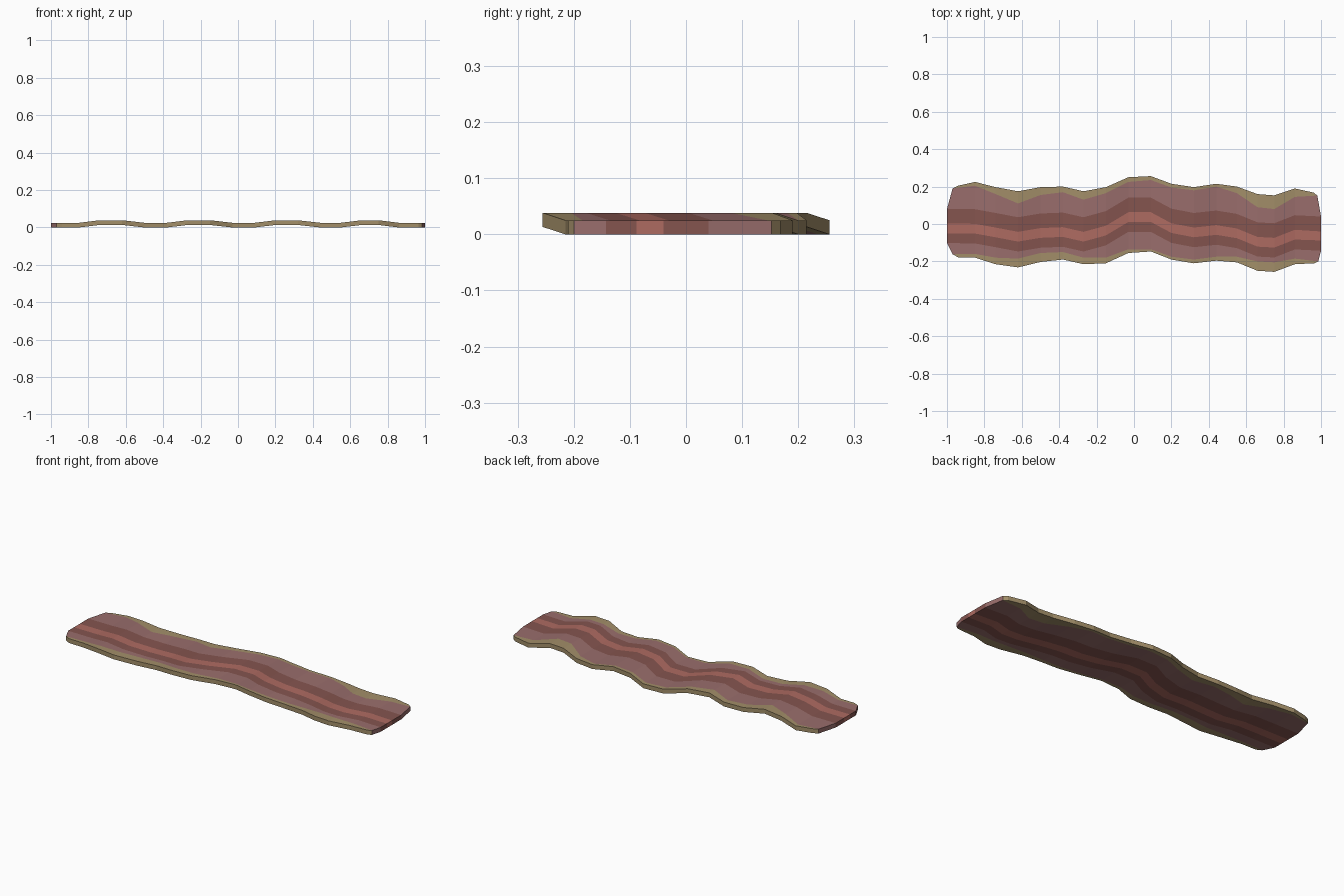
import bpy

# Stations along the strip: x, upper edge, upper fat line, streak centre, lower fat line, lower edge
STATIONS = [
    (-0.85, 0.225, 0.205, -0.025, -0.16, -0.18),
    (-0.74, 0.197, 0.16, -0.045, -0.18, -0.215),
    (-0.62, 0.175, 0.11, -0.068, -0.185, -0.232),
    (-0.50, 0.197, 0.155, -0.048, -0.155, -0.203),
    (-0.38, 0.200, 0.17, -0.043, -0.15, -0.19),
    (-0.27, 0.175, 0.13, -0.068, -0.18, -0.215),
    (-0.15, 0.197, 0.165, -0.035, -0.18, -0.21),
    (-0.03, 0.250, 0.225, 0.037, -0.135, -0.155),
    (0.09, 0.256, 0.235, 0.037, -0.135, -0.147),
    (0.20, 0.215, 0.195, -0.022, -0.175, -0.19),
    (0.32, 0.197, 0.18, -0.045, -0.19, -0.21),
    (0.44, 0.215, 0.20, -0.032, -0.175, -0.196),
    (0.55, 0.200, 0.165, -0.05, -0.175, -0.205),
    (0.66, 0.160, 0.09, -0.095, -0.2, -0.25),
    (0.75, 0.153, 0.08, -0.1, -0.205, -0.256),
    (0.86, 0.190, 0.145, -0.057, -0.185, -0.215),
]
THICK, WAVE = 0.025, 0.0135


def streaks(c):
    return [c + 0.104, c + 0.026, c - 0.026, c - 0.079]


# Rows of (x, y, z) across the strip, with rounded-off ends
def end_row(xs, ys):
    return [(x, y, 0) for x, y in zip(xs, ys)]


rows = [end_row([-0.94, -0.97, -1, -1, -1, -1, -0.97, -0.94],
                [0.205, 0.19, 0.08, 0.003, -0.05, -0.102, -0.162, -0.178])]
for i, (x, up, fat_up, c, fat_low, low) in enumerate(STATIONS):
    z = WAVE * (((i + 1) // 2) % 2)
    rows.append([(x, y, z) for y in [up, fat_up] + streaks(c) + [fat_low, low]])
rows.append(end_row([0.96, 0.98, 1, 1, 1, 1, 0.985, 0.965],
                    [0.168, 0.152, 0.04, -0.04, -0.088, -0.143, -0.2, -0.21]))

# Solid slab: top and bottom sheets joined by a rim
n_rows, n_cols = len(rows), 8
half = n_rows * n_cols
verts = [p for r in rows for p in r]
verts += [(x, y, z + THICK) for x, y, z in verts]
BANDS = [0, 1, 2, 3, 2, 1, 0]
faces, mats = [], []


def vid(r, c):
    return r * n_cols + c


def rim(a, b, m):
    faces.append((a, b, b + half, a + half))
    mats.append(m)


for r in range(n_rows - 1):
    for c in range(n_cols - 1):
        q = (vid(r, c), vid(r, c + 1), vid(r + 1, c + 1), vid(r + 1, c))
        faces += [tuple(v + half for v in q), q[::-1]]
        mats += [BANDS[c]] * 2
    rim(vid(r + 1, 0), vid(r, 0), 0)
    rim(vid(r, n_cols - 1), vid(r + 1, n_cols - 1), 0)
for c in range(n_cols - 1):
    rim(vid(0, c), vid(0, c + 1), BANDS[c])
    rim(vid(n_rows - 1, c + 1), vid(n_rows - 1, c), BANDS[c])

mesh = bpy.data.meshes.new("bacon_strip")
mesh.from_pydata(verts, [], faces)

# Fat rim, pale meat, dark meat, red centre streak
for name, col in [("fat", (0.36, 0.27, 0.14)), ("pale_meat", (0.32, 0.155, 0.15)),
                  ("dark_meat", (0.235, 0.09, 0.078)), ("red_streak", (0.42, 0.145, 0.12))]:
    mat = bpy.data.materials.new(name)
    mat.diffuse_color = (*col, 1)
    mesh.materials.append(mat)
for poly, m in zip(mesh.polygons, mats):
    poly.material_index = m
mesh.update()
bpy.context.collection.objects.link(bpy.data.objects.new("bacon_strip", mesh))
